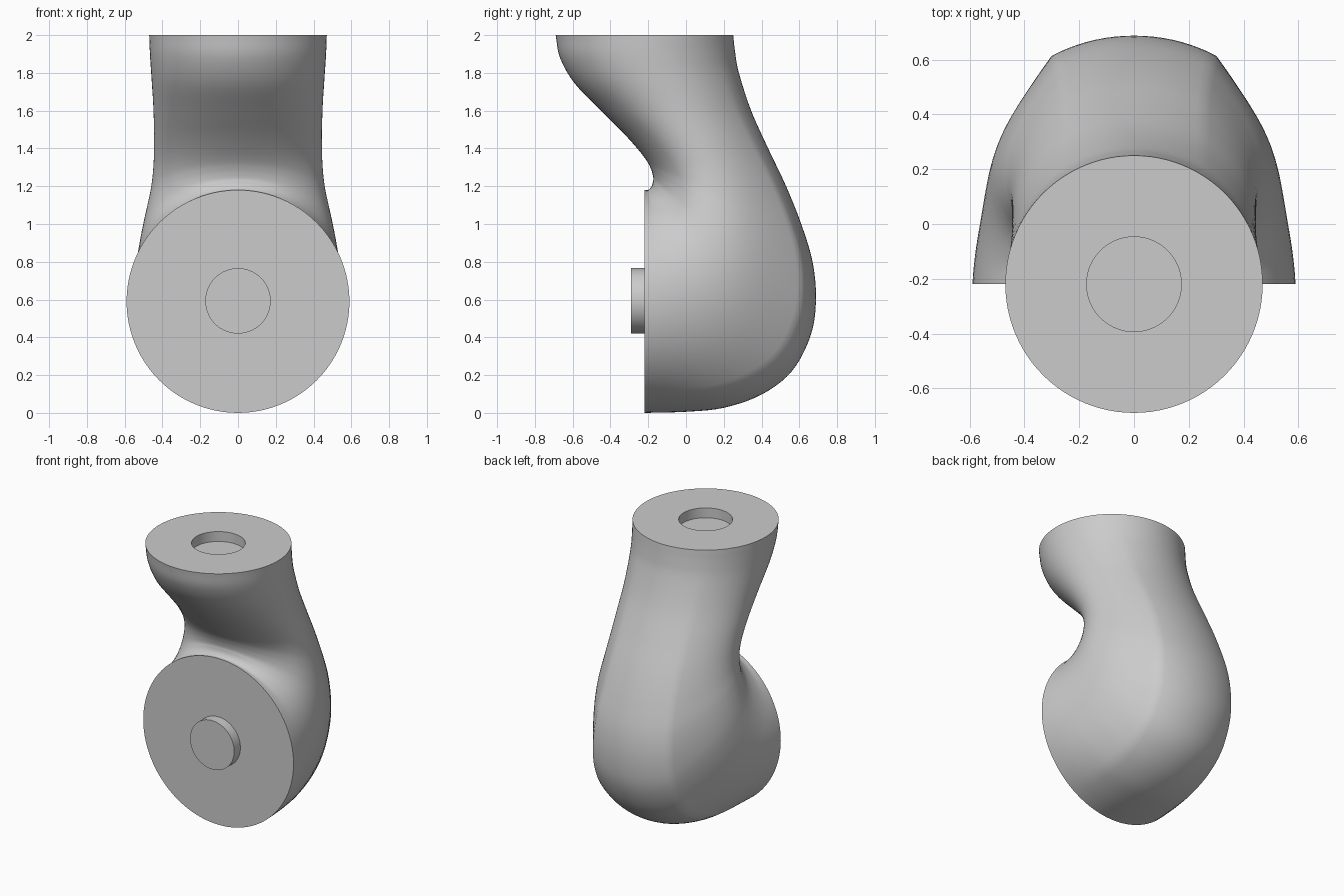
import bpy
import bmesh
import math
from mathutils import Vector

default_cube = bpy.data.objects.get("Cube")
if default_cube:
    bpy.data.objects.remove(default_cube, do_unlink=True)

SEGMENTS = 96
STEPS = 5
CREASE = math.radians(33.75)
FLANK = math.radians(95)

# Single grey material
grey = bpy.data.materials.new("plain_grey")
grey.use_nodes = True
grey_colour = (0.6, 0.6, 0.6, 1)
grey.diffuse_color = grey_colour
grey.node_tree.nodes["Principled BSDF"].inputs["Base Color"].default_value = grey_colour

# Cross-sections: back y, back z, front y, front z, half width
sections = [
    (-.22, 0, -.22, 1.18, .59),
    (0, .006, -.2, 1.18, .587),
    (.2, .027, -.185, 1.195, .582),
    (.4, .097, -.178, 1.21, .576),
    (.56, .22, -.175, 1.225, .568),
    (.66, .41, -.173, 1.24, .555),
    (.688, .6, -.176, 1.26, .537),
    (.67, .8, -.185, 1.29, .513),
    (.61, 1, -.205, 1.33, .487),
    (.53, 1.2, -.25, 1.39, .468),
    (.435, 1.4, -.33, 1.48, .459),
    (.345, 1.6, -.45, 1.6, .456),
    (.28, 1.8, -.59, 1.745, .462),
    (.26, 1.91, -.667, 1.88, .467),
    (.25, 2, -.69, 2, .47),
]


def smooth_sections(rows):
    """Blend the rows with a Catmull-Rom spline."""
    rows = [Vector(row) for row in rows]
    padded = [2 * rows[0] - rows[1]] + rows + [2 * rows[-1] - rows[-2]]
    result = []
    for p, q, r, s in zip(padded, padded[1:], padded[2:], padded[3:]):
        for step in range(STEPS):
            t = step / STEPS
            result.append(q + (r - p) * t / 2
                          + (p * 2 - q * 5 + r * 4 - s) * t ** 2 / 2
                          + (q * 3 - p - r * 3 + s) * t ** 3 / 2)
    result.append(rows[-1])
    return result


def pinched(rows):
    """Add a pinch amount that fades out at both ends of the loft."""
    last = len(rows) - 1
    return [(*row, .12 * math.sin(math.pi * (i / last) ** .75) ** 2)
            for i, row in enumerate(rows)]


def ring_points(section):
    """Ellipse from back to front, with flanks flattened beyond the crease."""
    back_y, back_z, front_y, front_z, width, pinch = section
    back = Vector((0, back_y, back_z))
    front = Vector((0, front_y, front_z))
    middle, reach = (back + front) / 2, (back - front) / 2
    side = Vector((width, 0, 0))
    points = []
    for i in range(SEGMENTS):
        angle = math.tau * i / SEGMENTS
        u = (min(angle, math.tau - angle) - CREASE) / FLANK
        u = min(max(u, 0), 1)
        scale = 1 - pinch * 6.75 * u * (1 - u) ** 2
        points.append(middle + scale * (reach * math.cos(angle) + side * math.sin(angle)))
    return points


def loft(name, rows):
    """Skin a closed solid through the rings."""
    bm = bmesh.new()
    rings = [[bm.verts.new(point) for point in ring_points(row)] for row in rows]
    for lower, upper in zip(rings, rings[1:]):
        for i in range(SEGMENTS):
            j = (i + 1) % SEGMENTS
            bm.faces.new((lower[i], lower[j], upper[j], upper[i]))
    bm.faces.new(rings[0])
    bm.faces.new(rings[-1])
    bmesh.ops.recalc_face_normals(bm, faces=bm.faces)
    mesh = bpy.data.meshes.new(name)
    bm.to_mesh(mesh)
    bm.free()
    mesh.materials.append(grey)
    part = bpy.data.objects.new(name, mesh)
    bpy.context.collection.objects.link(part)
    bpy.ops.object.select_all(action="DESELECT")
    part.select_set(True)
    bpy.context.view_layer.objects.active = part
    bpy.ops.object.shade_smooth_by_angle(angle=math.radians(40))


# Curved elbow body, ending in a round socket sunk into its top face
axis_y, radius, depth = -.22, .173, .07
socket = [(axis_y + radius, z, axis_y - radius, z, radius, 0) for z in (2, 2 - depth)]
loft("elbow_body", pinched(smooth_sections(sections)) + socket)

# Short round pin on the front face
pin_z = .593
pin = [(y, pin_z - radius, y, pin_z + radius, radius, 0)
       for y in (axis_y + depth / 4, axis_y - depth)]
loft("front_pin", pin)
